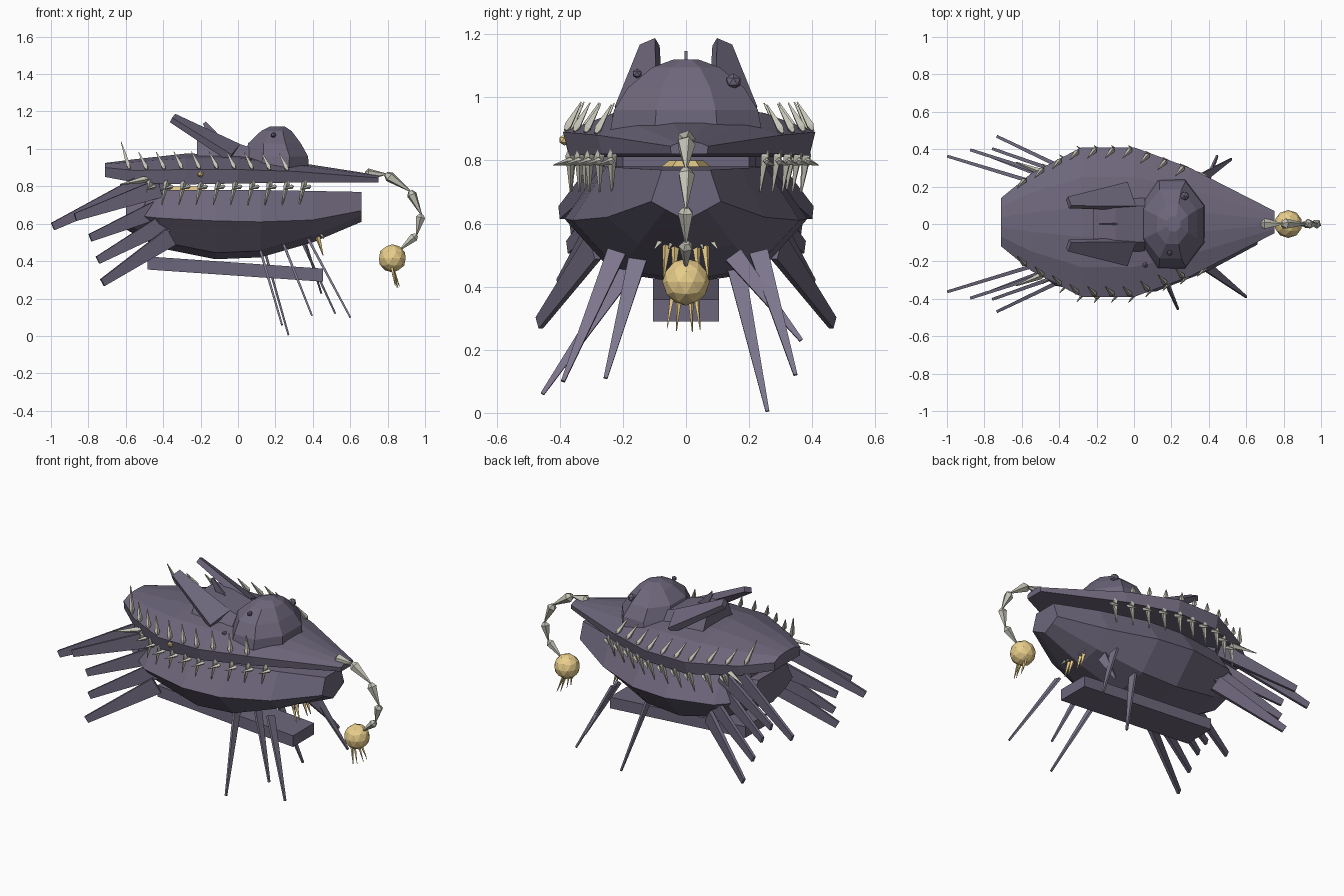
import bpy, bmesh, math
from mathutils import Vector as V

if "Cube" in bpy.data.objects:
    bpy.data.objects.remove(bpy.data.objects["Cube"])


def mat(name, c):
    m = bpy.data.materials.new(name)
    m.diffuse_color = (*c, 1)
    m.use_nodes = True
    m.node_tree.nodes["Principled BSDF"].inputs["Base Color"].default_value = m.diffuse_color
    return m


SKIN = mat("skin", (0.155, 0.135, 0.2))
FIN = mat("fin", (0.21, 0.185, 0.27))
BONE = mat("bone", (0.56, 0.55, 0.47))
GOLD = mat("gold", (0.82, 0.62, 0.26))


def loft(name, rings, m):
    """Skin equal-sized rings of points and cap both ends."""
    n = len(rings[0])
    pts = [tuple(p) for r in rings for p in r]
    faces = [(i*n + j, i*n + (j+1) % n, (i+1)*n + (j+1) % n, (i+1)*n + j)
             for i in range(len(rings)-1) for j in range(n)]
    faces += [tuple(range(n))[::-1], tuple(range(len(pts)-n, len(pts)))]
    me = bpy.data.meshes.new(name)
    me.from_pydata(pts, [], faces)
    me.materials.append(m)
    o = bpy.data.objects.new(name, me)
    bpy.context.collection.objects.link(o)
    bm = bmesh.new()
    bm.from_mesh(me)
    bmesh.ops.recalc_face_normals(bm, faces=bm.faces)
    bm.to_mesh(me)
    bm.free()
    return o


def spike(name, a, b, r, m=BONE, n=4):
    """Long bone-shaped spike, thickest near its root."""
    a, b = V(a), V(b)
    q = (b-a).to_track_quat('Z', 'Y')
    rings = []
    for t, k in ((0, .45), (.15, 1), (1, .15)):
        rings.append([a.lerp(b, t) + q @ V((r*k*math.cos(2*math.pi*j/n),
                      r*k*math.sin(2*math.pi*j/n), 0)) for j in range(n)])
    return loft(name, rings, m)


def blade(name, a, b, wide, w0, w1, th, m=SKIN):
    """Flat tapered blade from root a to tip b; wide = its broad direction."""
    a, b = V(a), V(b)
    d = (b-a).normalized()
    u = V(wide)
    u = (u - d*u.dot(d)).normalized()
    v = d.cross(u)
    return loft(name, [[p + u*w*s/2 + v*t*q/2 for s, q in ((-1, -1), (1, -1), (1, 1), (-1, 1))]
                       for p, w, t in ((a, w0, th), (b, w1, th*.7))], m)


def ball(name, c, r, m, sub=2):
    bpy.ops.mesh.primitive_ico_sphere_add(subdivisions=sub, radius=r, location=c)
    o = bpy.context.object
    o.name = name
    o.data.materials.append(m)


# lower jaw hull: x, half width, top z, mid z, bottom z
hull = [(-.6, .2, .76, .65, .57), (-.42, .33, .78, .63, .47), (-.12, .385, .78, .615, .41),
        (.12, .36, .78, .61, .42), (.4, .25, .775, .62, .5), (.66, .11, .77, .67, .61)]
loft("lower_jaw", [[(x, w*.7, t), (x, w, m), (x, w*.6, b+.035), (x, 0, b),
                    (x, -w*.6, b+.035), (x, -w, m), (x, -w*.7, t)]
                   for x, w, t, m, b in hull], SKIN)

# upper shell: x, half width, underside, rim, shoulder, crown
shell = [(-.71, .13, .85, .90, .92, .925), (-.55, .26, .82, .885, .93, .945),
         (-.28, .40, .81, .89, .95, .975), (0, .40, .815, .89, .95, .97),
         (.3, .29, .82, .88, .915, .93), (.75, .06, .82, .845, .855, .86)]
loft("upper_shell", [[(x, y*w + .01, z) for y, z in
                      ((.95, b), (1, r), (.6, s), (.2, c), (-.2, c), (-.6, s), (-1, r), (-.95, b))]
                     for x, w, b, r, s, c in shell], SKIN)


def rim(x):
    """Half width and height of the shell rim at x."""
    for p, q in zip(shell, shell[1:]):
        if p[0] <= x <= q[0]:
            t = (x-p[0])/(q[0]-p[0])
            return p[1] + t*(q[1]-p[1]), p[3] + t*(q[3]-p[3])


# throat and tongue at the back of the mouth
loft("throat", [[(x, y, z) for y, z in ((-w, .74), (w, .74), (w, .86), (-w, .86))]
                for x, w in ((-.55, .14), (-.42, .22), (-.36, .2))], SKIN)
loft("tongue", [[(x, y, z) for y, z in ((-w, .77), (w, .77), (w*.6, .8), (-w*.6, .8))]
                for x, w in ((-.46, .09), (-.3, .09), (-.18, .05))], GOLD)

# head dome: z, x min, x max, half depth
dome = [(.88, 0, .385, .25), (.96, .03, .38, .235), (1.03, .05, .34, .19),
        (1.095, .12, .29, .11), (1.12, .17, .25, .04)]
loft("head_dome", [[((a+b)/2 + (b-a)/2*1.05*math.cos(t), w*1.05*math.sin(t), z)
                    for t in [math.pi/8 + k*math.pi/4 for k in range(8)]]
                   for z, a, b, w in dome], SKIN)
for i, (c, r) in enumerate([((.19, -.155, 1.075), .016), ((.27, .15, 1.05), .026),
                            ((.06, -.22, .94), .016)]):
    ball(f"wart_{i}", c, r, SKIN, 1)

# dorsal block and fins
loft("dorsal_block", [[(x, y, z) for y, z in ((-w, .93), (w, .93), (w*.6, t), (-w*.6, t))]
                      for x, w, t in ((-.22, .16, 1.07), (-.1, .17, 1.06), (.06, .16, 1.01))], SKIN)
for s in (-1, 1):
    blade("dorsal_fin", (-.02, s*.15, .98), (-.35, s*.115, 1.165), (0, 1, -.6*s), .15, .055, .045)
blade("dorsal_spine", (-.1, 0, 1.03), (-.18, 0, 1.14), (1, 0, 0), .06, .02, .012)

# keel
loft("keel", [[(x, y, z+h) for y, h in ((-.105, 0), (.105, 0), (.105, .07), (-.105, .07))]
              for x, z in ((-.485, .355), (.455, .29))], SKIN)

# side tail blades: root, tip
for s in (-1, 1):
    for i, (a, b) in enumerate([((-.46, .2, .84), (-.99, .36, .585)),
                                ((-.42, .25, .79), (-.87, .395, .635)),
                                ((-.42, .23, .68), (-.79, .37, .525)),
                                ((-.38, .27, .61), (-.75, .4, .405)),
                                ((-.36, .29, .53), (-.725, .465, .285))]):
        blade(f"tail_blade_{i}", (a[0], s*a[1], a[2]), (b[0], s*b[1], b[2]),
              (0, 0, 1), .1, .042, .022)

# hanging belly spines
for i, (a, b) in enumerate([((.11, -.16, .49), (.235, -.455, .06)), ((.38, -.22, .51), (.6, -.39, .1)),
                            ((.24, -.15, .5), (.395, -.255, .11)), ((.13, .15, .5), (.27, .258, .005)),
                            ((.34, .23, .51), (.52, .347, .12)), ((.36, .15, .5), (.445, .365, .23))]):
    blade(f"belly_spine_{i}", a, b, (0, 1, 0), .06, .012, .014, FIN)

# teeth: a hanging row and an upright row along each rim
for s in (-1, 1):
    for i in range(10):
        x = -.47 + i*.092
        w, z = rim(x)
        spike("lower_tooth", (x, s*w*.94+.01, .835), (x-.03, s*(w*.94 - .01), .70), .016)
        spike("lip_tooth", (x+.03, s*w*.92+.01, .80), (x-.02, s*(w+.02), .785), .012)
    for i in range(10):
        x = -.58 + i*.094
        w, z = rim(x)
        h = .15 if i == 0 else .095
        spike("upper_tooth", (x, s*w*.98+.01, z+.005), (x-.045, s*(w*.98-.05)+.01, z+h), .015)
    spike("rear_tooth", (-.48, s*.27, .84), (-.63, s*.33, .81), .018)
    ball("cheek_bead", (-.2, s*.385, .865), .018, GOLD, 1)

# lure stalk of bone segments and glowing bulb
path = [(.68, .865), (.79, .865), (.92, .775), (.98, .65), (.955, .54), (.865, .46)]
for i, (p, q) in enumerate(zip(path, path[1:])):
    spike(f"lure_stalk_{i}", (p[0], 0, p[1]), (q[0], 0, q[1]), .032 - .002*i, BONE, 5)
ball("lure_bulb", (.825, 0, .415), .075, GOLD)
for i, y in enumerate((-.06, -.03, .02, .045)):
    spike("lure_tendril", (.82, y*.7, .38), (.84 + .008*i, y, .25 + abs(y)*.3), .009, GOLD)

# small feelers under the chin
for i, y in enumerate((-.1, -.055, .055, .1)):
    spike("chin_feeler", (.42, y*.6, .55), (.455, y*.7, .43), .014, GOLD)
    spike("chin_bone", (.43, y*.7, .56), (.46, y, .52), .014)
